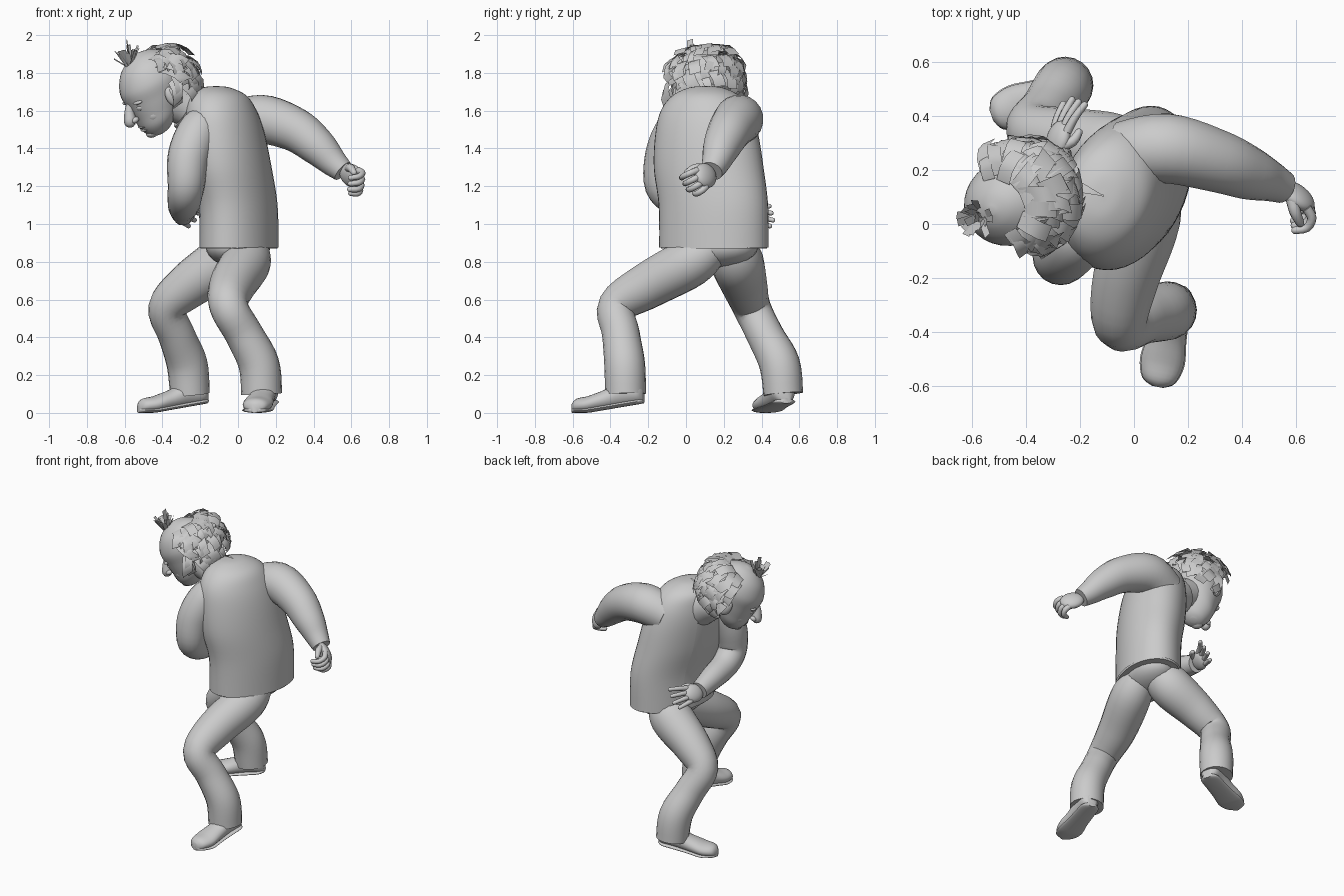
import bpy, bmesh, math, random
from mathutils import Vector, Matrix

if "Cube" in bpy.data.objects:
    bpy.data.objects.remove(bpy.data.objects["Cube"])

random.seed(7)
V = Vector


def spline(rows, n=5):
    """Catmull-Rom interpolation through rows of numbers."""
    out = []
    for i in range(len(rows) - 1):
        p0, p1, p2 = rows[max(i - 1, 0)], rows[i], rows[i + 1]
        p3 = rows[min(i + 2, len(rows) - 1)]
        for k in range(n):
            t = k / n
            out.append([0.5 * (2 * b + (c - a) * t + (2 * a - 5 * b + 4 * c - d) * t * t
                               + (3 * b - a - 3 * c + d) * t ** 3)
                        for a, b, c, d in zip(p0, p1, p2, p3)])
    return out + [list(rows[-1])]


def add(name, bm, matrix=None):
    if matrix:
        bm.transform(matrix)
    bmesh.ops.recalc_face_normals(bm, faces=bm.faces)
    me = bpy.data.meshes.new(name)
    bm.to_mesh(me)
    bm.free()
    ob = bpy.data.objects.new(name, me)
    bpy.context.collection.objects.link(ob)
    return ob


def arc(c, a, b, n=28, gap=0.0):
    """Points of an ellipse; a gap leaves it open around its -a side."""
    m = n + 1 if gap else n
    lo, span = -math.pi + gap, 2 * (math.pi - gap)
    return [c + a * math.cos(lo + span * i / n) + b * math.sin(lo + span * i / n) for i in range(m)]


def loft(name, rings, closed=True, caps=True, matrix=None):
    bm = bmesh.new()
    vs = [[bm.verts.new(p) for p in r] for r in rings]
    n = len(vs[0])
    for r, s in zip(vs, vs[1:]):
        for i in range(n if closed else n - 1):
            j = (i + 1) % n
            bm.faces.new((r[i], r[j], s[j], s[i]))
    if caps:
        bm.faces.new(vs[0])
        bm.faces.new(vs[-1])
    return add(name, bm, matrix)


def tube(name, rows, n=20, steps=5, round_end=False, matrix=None):
    """Tapered tube through rows of x, y, z, radius."""
    pts = spline(rows, steps)
    if round_end:
        p, r = V(pts[-1][:3]), pts[-1][3]
        d = (p - V(pts[-2][:3])).normalized()
        for k in (25, 50, 70, 85):
            t = math.radians(k)
            pts.append([*(p + d * r * math.sin(t)), r * math.cos(t)])
    rings, a = [], None
    for i, p in enumerate(pts):
        t = (V(pts[min(i + 1, len(pts) - 1)][:3]) - V(pts[max(i - 1, 0)][:3])).normalized()
        a = a or t.orthogonal()
        a = (a - t * a.dot(t)).normalized()
        rings.append(arc(V(p[:3]), a * p[3], t.cross(a) * p[3], n))
    return loft(name, rings, matrix=matrix)


def ball(name, loc, radii, rot=None, matrix=None):
    bm = bmesh.new()
    bmesh.ops.create_uvsphere(bm, u_segments=24, v_segments=14, radius=1)
    m = Matrix.Translation(loc) @ (rot or Matrix()) @ Matrix.Diagonal((*radii, 1))
    return add(name, bm, (matrix or Matrix()) @ m)


# Jacket, open at the chest, over a closed shirt
turn = Matrix.Rotation(math.radians(-20), 3, 'Z')
body = spline([(.005, .148, .875, .195, .3), (0, .145, 1.1, .195, .3), (-.04, .12, 1.3, .205, .3),
               (-.07, .11, 1.48, .2, .28), (-.09, .105, 1.6, .18, .245),
               (-.105, .105, 1.68, .145, .18), (-.115, .105, 1.722, .07, .09),
               (-.115, .105, 1.73, .003, .003)])


def body_rings(scale, gap):
    return [arc(V((x, y, z)), turn @ V((rx * scale, 0, 0)), turn @ V((0, ry * scale, 0)), 40, gap)
            for x, y, z, rx, ry in body]


jacket = loft("jacket", body_rings(1, .15), closed=False, caps=False)
loft("shirt", [[p - V((0, 0, .006)) for p in r] for r in body_rings(.97, 0)])
ball("trouser_seat", (.0, .15, .88), (.16, .24, .11), turn.to_4x4())

# Sleeves
tube("raised_sleeve", [(-.04, .26, 1.51, .12), (.12, .28, 1.555, .13), (.3, .235, 1.5, .117),
                       (.42, .19, 1.41, .1), (.5, .16, 1.33, .077), (.555, .135, 1.28, .06)])
tube("bent_sleeve", [(-.12, .0, 1.56, .08), (-.2, -.05, 1.5, .11), (-.26, -.105, 1.36, .112),
                     (-.275, -.12, 1.2, .097), (-.285, -.03, 1.12, .088),
                     (-.29, .12, 1.085, .077), (-.29, .27, 1.05, .058)])

# Trouser legs
tube("front_trouser_leg", [(.06, .16, .89, .09), (.045, .03, .8, .13), (-.03, -.2, .675, .123),
                           (-.05, -.365, .565, .102), (.03, -.345, .42, .1),
                           (.11, -.325, .26, .108), (.125, -.32, .1, .108)])
tube("rear_trouser_leg", [(-.01, .24, .9, .11), (-.08, .27, .8, .14), (-.26, .31, .675, .122),
                          (-.375, .35, .555, .1), (-.325, .42, .41, .098),
                          (-.27, .495, .26, .108), (-.255, .515, .1, .105)])


# Shoes: upper and sole as cross-sections along the foot
def shoe(name, heel, d, lift=.05):
    d = V(d).normalized()
    side = d.cross(V((0, 0, 1)))
    secs = spline([(0, .03, .09), (.03, .06, .13), (.11, .065, .15), (.2, .07, .11),
                   (.29, .08, .09), (.36, .06, .075), (.385, .02, .05)], 4)
    for part, grow, flat in (("upper", 1, None), ("sole", 1.05, .028)):
        rings = []
        for t, w, h in secs:
            h = flat or h
            c = V(heel) + d * t + V((0, 0, h / 2 + max(0, lift * (1 - t / .3))))
            rings.append(arc(c, side * w * grow, V((0, 0, h / 2)), 20))
        loft(f"{name}_{part}", rings)


shoe("front_shoe", (.16, -.225, 0), (-.19, -.98, 0))
shoe("rear_shoe", (-.165, .53, 0), (-.93, -.33, 0))


# Hands: palm, four fingers and a thumb
def hand(name, wrist, fwd, side, curl, s=1.15):
    fwd = V(fwd).normalized()
    side = V(side)
    side = (side - fwd * side.dot(fwd)).normalized()
    inward = side.cross(fwd)
    rot = Matrix((fwd, side, inward)).transposed().to_4x4()
    w = V(wrist)
    ball(f"{name}_palm", w + fwd * .04 * s, (.058 * s, .05 * s, .027 * s), rot)
    for i in range(4):
        p = w + fwd * .07 * s + side * (i - 1.5) * .024 * s
        rows, ang = [(*p, .014 * s)], curl * .5
        d0 = (fwd + side * (i - 1.5) * .14).normalized()
        for k in range(3):
            p = p + (d0 * math.cos(ang) + inward * math.sin(ang)) * (.033 if i < 3 else .026) * s
            rows.append((*p, (.013 - .0012 * k) * s))
            ang += curl
        tube(f"{name}_finger_{i + 1}", rows, 10, 3, True)
    a = w + fwd * .02 * s - side * .025 * s
    b = a + (fwd * .6 - side * .5 + inward * .5) * .045 * s
    c = b + (fwd * .9 + inward * (.3 + curl * .3)) * .035 * s
    tube(f"{name}_thumb", [(*a, .018 * s), (*b, .016 * s), (*c, .012 * s)], 10, 3, True)


hand("raised_hand", (.56, .13, 1.275), (.8, -.5, -.36), (.3, .2, -.9), .9, 1.35)
hand("bent_hand", (-.295, .27, 1.045), (.3, .95, .03), (-.5, .2, -.8), .12, 1.2)

# Neck and collar
tube("neck", [(-.15, .11, 1.56, .11), (-.27, .105, 1.62, .105), (-.38, .09, 1.67, .11)])
tube("collar", [(-.19, .11, 1.57, .14), (-.25, .108, 1.6, .125), (-.275, .105, 1.615, .118)])

# Head, built in its own frame (x forward, z up), then tilted
H = (Matrix.Translation((-.44, .09, 1.73)) @ Matrix.Rotation(math.radians(205), 4, 'Z')
     @ Matrix.Rotation(math.radians(30), 4, 'Y'))
skull = spline([(.09, -.235, .02, .02), (.088, -.218, .062, .064), (.07, -.165, .108, .112),
                (.04, -.1, .143, .135), (.01, -.03, .178, .152), (0, .05, .188, .16),
                (0, .13, .145, .128), (0, .18, .08, .07), (0, .2, .015, .015)])
loft("head", [arc(V((x, 0, z)), V((rx, 0, 0)), V((0, ry, 0)), 32) for x, z, rx, ry in skull], matrix=H)
tube("nose", [(.165, 0, .0, .018), (.195, 0, -.04, .025), (.212, 0, -.075, .032),
              (.22, 0, -.09, .032)], 16, 4, True, H)
ball("lower_lip", (.162, 0, -.168), (.022, .04, .011), matrix=H)
ball("upper_lip", (.165, 0, -.148), (.022, .045, .009), matrix=H)
ball("chin", (.135, 0, -.205), (.035, .04, .026), matrix=H)
for s, label in ((1, "left"), (-1, "right")):
    ball(f"{label}_nostril", (.2, s * .026, -.092), (.022, .017, .016), matrix=H)
    ball(f"{label}_eye", (.15, s * .058, -.04), (.026, .026, .02), matrix=H)
    ball(f"{label}_brow", (.155, s * .062, -.008), (.025, .042, .012), matrix=H)
    ball(f"{label}_cheek", (.1, s * .06, -.11), (.055, .055, .05), matrix=H)
    ball(f"{label}_ear", (.005, s * .16, -.06), (.035, .022, .055), matrix=H)


# Hair made of flat cards
def card(bm, centres, across):
    prev = None
    for c in centres:
        pair = [bm.verts.new(c - across), bm.verts.new(c + across)]
        if prev:
            bm.faces.new((prev[0], prev[1], pair[1], pair[0]))
        prev = pair


bm = bmesh.new()
for row, polar in enumerate((34, 50, 66, 82, 98)):
    for i in range(18):
        az = math.radians(91 + 178 * (i + random.uniform(0, 1)) / 18)
        p0 = polar + random.uniform(-5, 6)
        slant, out = random.uniform(-.3, .3), random.uniform(0, .035)
        cs = []
        for k in range(4):
            p, q = math.radians(p0 + k * 10), az + slant * k / 3
            r = .192 + .025 * math.sin(k * .9) + out * k / 2.5
            cs.append(V((r * 1.07 * math.sin(p) * math.cos(q) - .01, r * math.sin(p) * math.sin(q),
                         r * math.cos(p))))
        card(bm, cs, V((-math.sin(az), math.cos(az), random.uniform(-.25, .25))) * random.uniform(.024, .038))
add("hair_ring", bm, H)

# Tuft above the forehead
bm = bmesh.new()
for i in range(18):
    a = i * 2.4
    lean = random.uniform(.2, 1.0)
    d = V((math.cos(a) * lean - .25, math.sin(a) * lean, 1)).normalized()
    base = V((.075, 0, .165)) + V((math.cos(a), math.sin(a), 0)) * .012
    length = random.uniform(.08, .115)
    across = d.cross(V((math.cos(a), math.sin(a), -.3))).normalized() * .014
    card(bm, [base + d * length * k / 2 for k in range(3)], across)
card(bm, [V((.07, 0, .165)), V((.045, 0, .23)), V((.02, .0, .295))], V((.01, .014, 0)))
add("hair_tuft", bm, H)

# Smooth shading with sharp hems
for ob in bpy.context.scene.objects:
    ob.select_set(True)
bpy.context.view_layer.objects.active = jacket
bpy.ops.object.shade_smooth_by_angle(angle=math.radians(50))
